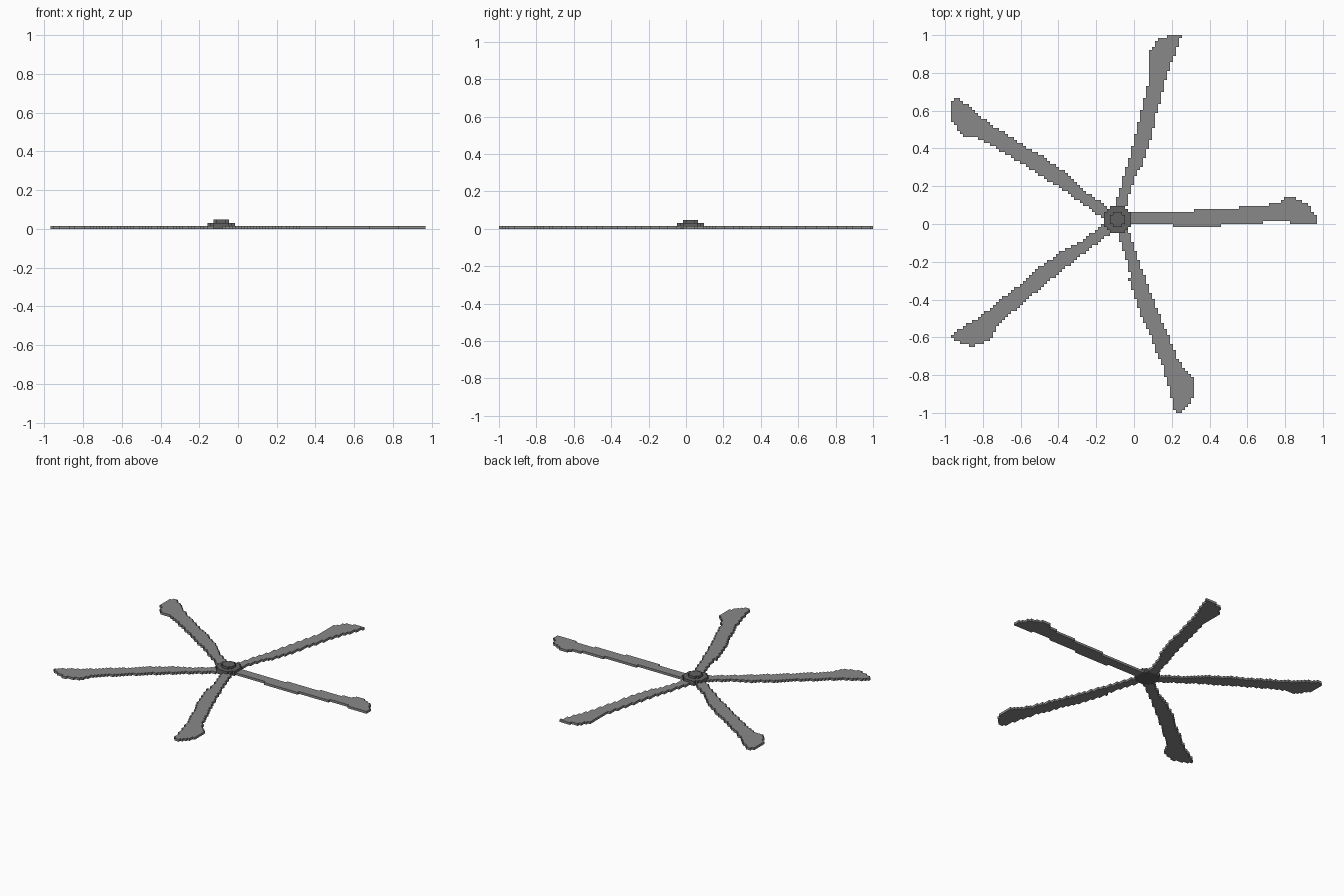
import bpy, bmesh, math

if "Cube" in bpy.data.objects:
    bpy.data.objects.remove(bpy.data.objects["Cube"], do_unlink=True)

H = 2 / 126                        # size of one block
CX, CY = -5.5 * H, 1.5 * H         # hub axis


def material(name, value):
    m = bpy.data.materials.new(name)
    m.use_nodes = True
    col = (value, value, value, 1)
    m.diffuse_color = col
    bsdf = m.node_tree.nodes["Principled BSDF"]
    bsdf.inputs["Base Color"].default_value = col
    bsdf.inputs["Roughness"].default_value = 0.8
    return m


blade_grey = material("blade_grey", 0.25)
hub_grey = material("dark_hub_grey", 0.12)


def block_layer(name, cells, z0, layers, mat):
    """Extrude a set of square cells (counted from the hub axis) into a slab."""
    bm = bmesh.new()
    verts = {}

    def vert(i, j):
        if (i, j) not in verts:
            verts[i, j] = bm.verts.new((CX + (i - 0.5) * H, CY + (j - 0.5) * H, z0 * H))
        return verts[i, j]

    for i, j in sorted(cells):
        bm.faces.new([vert(i, j), vert(i + 1, j), vert(i + 1, j + 1), vert(i, j + 1)])
    out = bmesh.ops.extrude_face_region(bm, geom=bm.faces[:], use_keep_orig=True)
    top = [g for g in out["geom"] if isinstance(g, bmesh.types.BMVert)]
    bmesh.ops.translate(bm, verts=top, vec=(0, 0, layers * H))
    bmesh.ops.recalc_face_normals(bm, faces=bm.faces[:])
    mesh = bpy.data.meshes.new(name)
    bm.to_mesh(mesh)
    bm.free()
    mesh.materials.append(mat)
    ob = bpy.data.objects.new(name, mesh)
    bpy.context.collection.objects.link(ob)
    return ob


def disc(r2):
    n = math.isqrt(r2)
    return {(i, j) for i in range(-n, n + 1) for j in range(-n, n + 1)
            if i * i + j * j <= r2}


def inside(x, y, poly):
    hit = False
    for (x1, y1), (x2, y2) in zip(poly, poly[1:] + poly[:1]):
        if (y1 > y) != (y2 > y) and x < x1 + (y - y1) * (x2 - x1) / (y2 - y1):
            hit = not hit
    return hit


# Blade outline along +x, in blocks from the hub axis
OUTLINE = [(2, -1.5), (14, -1.2), (18, -1.6), (20, -2.4), (32, -2.3), (38, -1.6),
           (46, -1.3), (50, -0.8), (57, -0.9), (60, -1.4), (66.5, -1.4),
           (66.5, 0.5), (65.5, 2), (64.5, 4), (63, 5.6), (61, 6.4), (58, 7.4),
           (56, 7.2), (54, 5.8), (50, 4.8), (46, 4.4), (33, 3.4), (19, 2.6), (2, 2.4)]

# Hub: wide base and small cap
hub_cells = disc(20)
block_layer("hub_base", hub_cells, 0, 2, hub_grey)
block_layer("hub_cap", disc(5), 2, 1, hub_grey)

# Five blades, stepped onto the block grid; lengths vary slightly
taken = set(hub_cells)
for k, length in enumerate((1.0, 0.972, 1.02, 1.015, 1.015)):
    a = math.radians(72 * k)
    c, s = math.cos(a) * length, math.sin(a) * length
    poly = [(u * c - v * s, u * s + v * c) for u, v in OUTLINE]
    xs, ys = zip(*poly)
    cells = {(i, j)
             for i in range(math.floor(min(xs)), math.ceil(max(xs)) + 1)
             for j in range(math.floor(min(ys)), math.ceil(max(ys)) + 1)
             if inside(i, j, poly)} - taken
    taken |= cells
    block_layer(f"blade_{k + 1}", cells, 0, 1, blade_grey)
